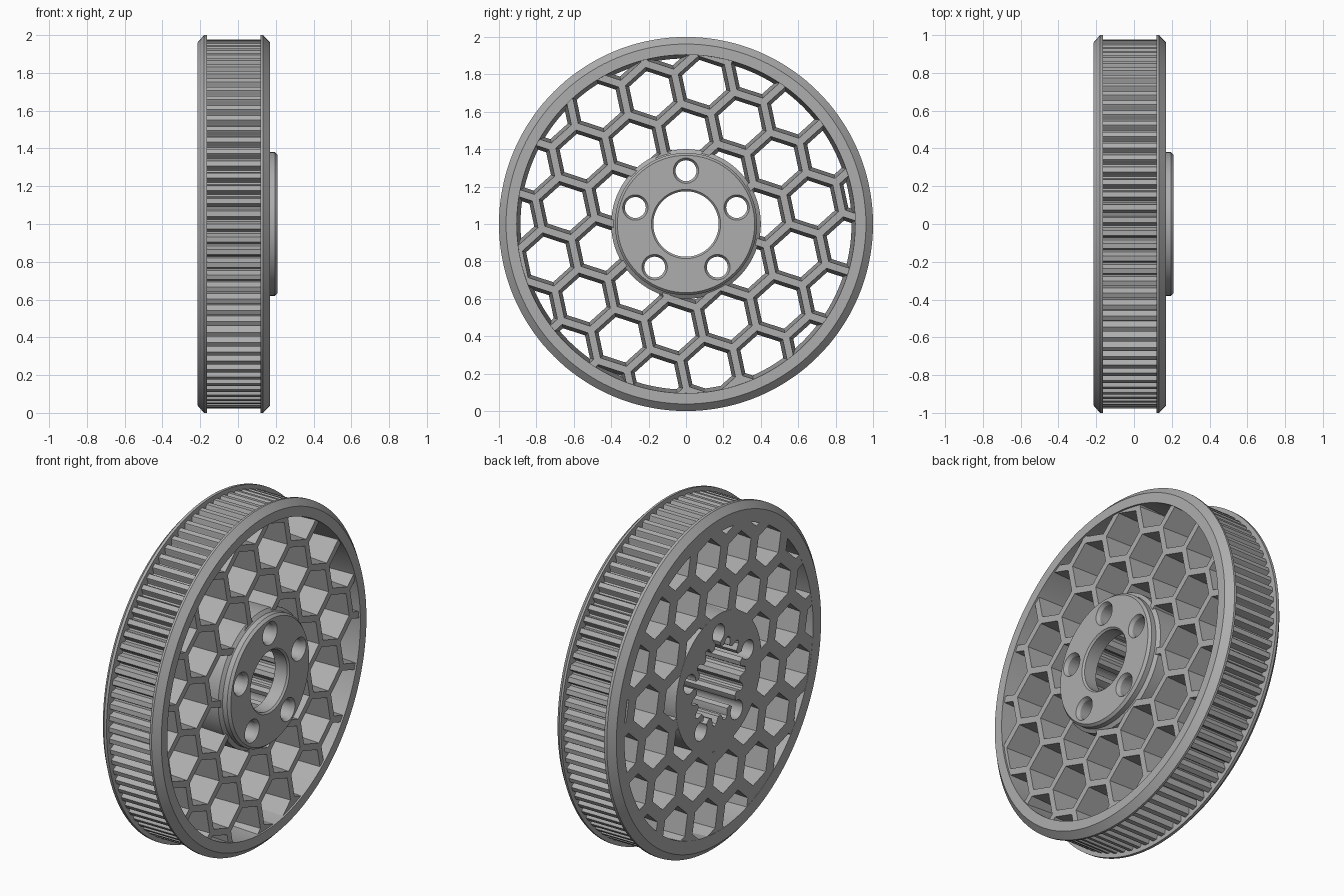
import bpy, bmesh, math
from math import sin, cos, pi, radians

if "Cube" in bpy.data.objects:
    bpy.data.objects.remove(bpy.data.objects["Cube"])

AXIS_Z = 1.0
grey = bpy.data.materials.new("plain grey")
grey.diffuse_color = (0.42, 0.42, 0.42, 1)
grey.use_nodes = True
grey.node_tree.nodes["Principled BSDF"].inputs["Base Color"].default_value = grey.diffuse_color


def finish(bm, name, smooth=True):
    """Turn a bmesh into a named object centred on the wheel axis."""
    bmesh.ops.recalc_face_normals(bm, faces=bm.faces[:])
    me = bpy.data.meshes.new(name)
    bm.to_mesh(me)
    bm.free()
    ob = bpy.data.objects.new(name, me)
    ob.location.z = AXIS_Z
    me.materials.append(grey)
    bpy.context.collection.objects.link(ob)
    return ob


def lathe(name, profile, seg=144):
    """Revolve a closed (x, radius) profile around the x axis."""
    bm = bmesh.new()
    rings = [[bm.verts.new((x, r * cos(2 * pi * i / seg), r * sin(2 * pi * i / seg)))
              for x, r in profile] for i in range(seg)]
    n = len(profile)
    for i in range(seg):
        a, b = rings[i], rings[(i + 1) % seg]
        for j in range(n):
            k = (j + 1) % n
            bm.faces.new((a[j], a[k], b[k], b[j]))
    return finish(bm, name)


def prism(bm, loop0, loop1, x0, x1, caps=True):
    """Join two matching (y, z) loops at x0 and x1."""
    a = [bm.verts.new((x0, y, z)) for y, z in loop0]
    b = [bm.verts.new((x1, y, z)) for y, z in loop1]
    n = len(a)
    for i in range(n):
        bm.faces.new((a[i], a[(i + 1) % n], b[(i + 1) % n], b[i]))
    if caps:
        bm.faces.new(a)
        bm.faces.new(b)


def circle(cy, cz, r, n, turn=0.0):
    return [(cy + r * cos(turn + 2 * pi * i / n), cz + r * sin(turn + 2 * pi * i / n))
            for i in range(n)]


def toothed(count, steps):
    """Closed loop repeating (fraction, radius) steps once per tooth."""
    return [(r * cos(2 * pi * (t + f) / count), r * sin(2 * pi * (t + f) / count))
            for t in range(count) for f, r in steps]


def cut(target, cutter):
    cutter.hide_render = True
    m = target.modifiers.new("cut", 'BOOLEAN')
    m.operation, m.solver, m.object = 'DIFFERENCE', 'EXACT', cutter
    bpy.context.view_layer.update()
    dg = bpy.context.evaluated_depsgraph_get()
    me = bpy.data.meshes.new_from_object(target.evaluated_get(dg))
    target.modifiers.clear()
    target.data = me
    bpy.data.objects.remove(cutter)


# rim with two chamfered flanges and a belt channel
rim = lathe("rim", [(-.215, .885), (-.215, .96), (-.18, 1), (-.163, 1), (-.163, .93),
                    (.12, .93), (.12, 1), (.133, 1), (.17, .962), (.17, .905)])

# belt teeth: flat lands with rounded grooves
bm = bmesh.new()
teeth = toothed(90, [(0, .976), (.40, .976), (.47, .968), (.53, .95), (.62, .940),
                     (.78, .940), (.87, .95), (.93, .968)])
prism(bm, teeth, teeth, -.163, .12, caps=False)
belt_teeth = finish(bm, "belt_teeth")

# honeycomb web: a ring cut by tapered hexagonal cells
web = lathe("honeycomb_web", [(-.214, .385), (-.214, .935), (.16, .935), (.16, .385)])
PITCH, TILT = .289, radians(12)
X0, X1 = -.25, .2
R0, R1 = .212 / math.sqrt(3), .255 / math.sqrt(3)
bm = bmesh.new()
for row in range(-5, 6):
    for col in range(-5, 6):
        u = -.037 + PITCH * (col + (0 if row % 2 else .5))
        v = -.032 + PITCH * .866 * row
        if not .28 < math.hypot(u, v) < 1.03:
            continue
        cy, cz = u * cos(TILT) - v * sin(TILT), u * sin(TILT) + v * cos(TILT)
        prism(bm, circle(cy, cz, R0, 6, TILT + pi / 6),
              circle(cy, cz, R1, 6, TILT + pi / 6), X0, X1)
cut(web, finish(bm, "cell_cutter"))

# hub with a raised round boss and a plain front opening
hub = lathe("hub", [(-.215, .175), (-.215, .40), (.15, .40), (.165, .38), (.195, .38),
                    (.21, .367), (.21, .185), (.20, .175)])

# splined bore, open at the back
bm = bmesh.new()
spline = toothed(15, [(0, .205), (.30, .205), (.42, .225), (.48, .243), (.60, .252),
                      (.72, .252), (.84, .243), (.90, .225)])
prism(bm, spline, spline, -.3, .12)
cut(hub, finish(bm, "bore_cutter"))

# five countersunk bolt holes
for shape in ((-.3, .3, .056, .056), (.19, .23, .056, .080)):
    bm = bmesh.new()
    for i in range(5):
        a = pi / 2 + i * 2 * pi / 5
        cy, cz = .285 * cos(a), .285 * sin(a)
        prism(bm, circle(cy, cz, shape[2], 32), circle(cy, cz, shape[3], 32), shape[0], shape[1])
    cut(hub, finish(bm, "bolt_cutter"))

# smooth the round surfaces, keep edges crisp
for ob in (rim, belt_teeth, web, hub):
    bpy.ops.object.select_all(action='DESELECT')
    ob.select_set(True)
    bpy.context.view_layer.objects.active = ob
    bpy.ops.object.shade_smooth_by_angle(angle=radians(25))
